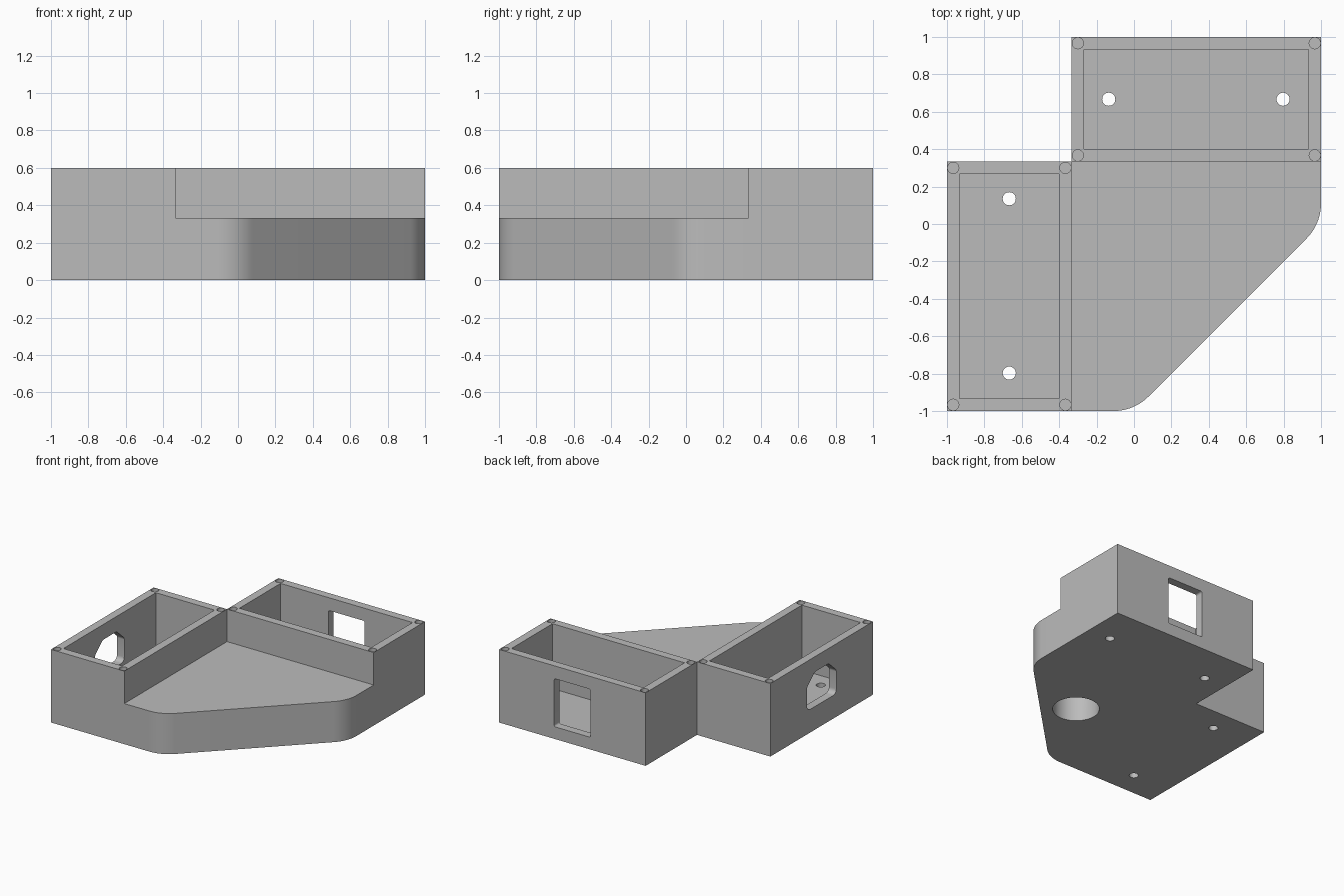
import bpy, bmesh, math
from mathutils import Vector, Matrix

if "Cube" in bpy.data.objects:
    bpy.data.objects.remove(bpy.data.objects["Cube"])

T = 1 / 3          # module: boxes meet at this offset
WALL = 1 / 15
TOP, DECK = 0.6, T

grey = bpy.data.materials.new("plain grey")
grey.diffuse_color = (0.5, 0.5, 0.5, 1)
grey.use_nodes = True
grey.node_tree.nodes["Principled BSDF"].inputs["Base Color"].default_value = grey.diffuse_color


def rounded(corners, steps=6):
    """Outline from (u, v, fillet tangent length) corners."""
    out = []
    for i, (u, v, t) in enumerate(corners):
        p = Vector((u, v))
        if not t:
            out.append(p)
            continue
        a = (Vector(corners[i - 1][:2]) - p).normalized()
        b = (Vector(corners[(i + 1) % len(corners)][:2]) - p).normalized()
        half = a.angle(b) / 2
        r = t * math.tan(half)
        centre = p + (a + b).normalized() * (t / math.cos(half))
        s, e = p + a * t - centre, p + b * t - centre
        sweep = s.angle(e)
        for k in range(steps + 1):
            f = k / steps
            out.append(centre + (s * math.sin((1 - f) * sweep) + e * math.sin(f * sweep)) / math.sin(sweep))
    return out


def prism(name, outline, lo, hi, place=Matrix()):
    """Extrude an outline from lo to hi along local z."""
    bm = bmesh.new()
    face = bm.faces.new([bm.verts.new((p[0], p[1], lo)) for p in outline])
    ext = bmesh.ops.extrude_face_region(bm, geom=[face])
    bmesh.ops.translate(bm, vec=(0, 0, hi - lo),
                        verts=[g for g in ext["geom"] if isinstance(g, bmesh.types.BMVert)])
    bm.transform(place)
    bmesh.ops.recalc_face_normals(bm, faces=bm.faces)
    me = bpy.data.meshes.new(name)
    bm.to_mesh(me)
    bm.free()
    me.materials.append(grey)
    ob = bpy.data.objects.new(name, me)
    bpy.context.collection.objects.link(ob)
    return ob


def rect(x0, x1, y0, y1, t=0):
    return rounded([(x0, y0, t), (x1, y0, t), (x1, y1, t), (x0, y1, t)])


def circle(x, y, r, n=32):
    return [(x + r * math.cos(k * math.tau / n), y + r * math.sin(k * math.tau / n)) for k in range(n)]


def combine(body, tool, op):
    mod = body.modifiers.new(op.lower(), "BOOLEAN")
    mod.operation, mod.solver, mod.object = op, "EXACT", tool
    bpy.context.view_layer.objects.active = body
    bpy.ops.object.modifier_apply(modifier=mod.name)
    bpy.data.objects.remove(tool)


ALONG_X = Matrix(((0, 0, 1, 0), (1, 0, 0, 0), (0, 1, 0, 0), (0, 0, 0, 1)))   # (u, v) -> (y, z)
ALONG_Y = Matrix(((1, 0, 0, 0), (0, 0, 1, 0), (0, 1, 0, 0), (0, 0, 0, 1)))   # (u, v) -> (x, z)

# low deck with a rounded diagonal front, joined by two tall boxes
boxes = [(-1, -T, -1, T), (-T, 1, T, 1)]
body = prism("enclosure", rounded([(-T, -1, 0), (0, -1, .11), (1, 0, .11), (1, T, 0), (-T, T, 0)], 12), 0, DECK)
for b in boxes:
    combine(body, prism("box", rect(*b), 0, TOP), "UNION")

# open box cavities and blind screw holes in the rim corners
for x0, x1, y0, y1 in boxes:
    combine(body, prism("cavity", rect(x0 + WALL, x1 - WALL, y0 + WALL, y1 - WALL), WALL, 1), "DIFFERENCE")
    for x in (x0 + WALL / 2, x1 - WALL / 2):
        for y in (y0 + WALL / 2, y1 - WALL / 2):
            combine(body, prism("screw_hole", circle(x, y, .03), .4, 1), "DIFFERENCE")

# mounting holes through the floors
for x, y in ((-.667, .135), (-.667, -.797), (-.135, .667), (.797, .667)):
    combine(body, prism("mount_hole", circle(x, y, .035), -.1, .2), "DIFFERENCE")

# cable well under the deck with a round channel to each box
C = .31
combine(body, prism("cable_well", circle(C, -C, .176, 48), -.1, .3), "DIFFERENCE")
combine(body, prism("channel_x", circle(-C, .2, .1), -.45, C, ALONG_X), "DIFFERENCE")
combine(body, prism("channel_y", circle(C, .2, .1), -C, .45, ALONG_Y), "DIFFERENCE")

# rectangular switch window in the back, chamfered socket opening on the left
combine(body, prism("switch_window", rect(T - .165, T + .165, .1, .495, .015), .9, 1.1, ALONG_Y), "DIFFERENCE")
socket = [(-.19, .19, .04), (.19, .19, .04), (.19, .385, .015), (.09, .475, .015), (-.09, .475, .015), (-.19, .385, .015)]
combine(body, prism("socket_opening", rounded([(u - T, v, t) for u, v, t in socket]), -1.1, -.9, ALONG_X), "DIFFERENCE")

# smooth curved walls, keep sharp edges
bpy.ops.object.select_all(action="DESELECT")
body.select_set(True)
bpy.context.view_layer.objects.active = body
bpy.ops.object.shade_smooth_by_angle(angle=math.radians(30))
